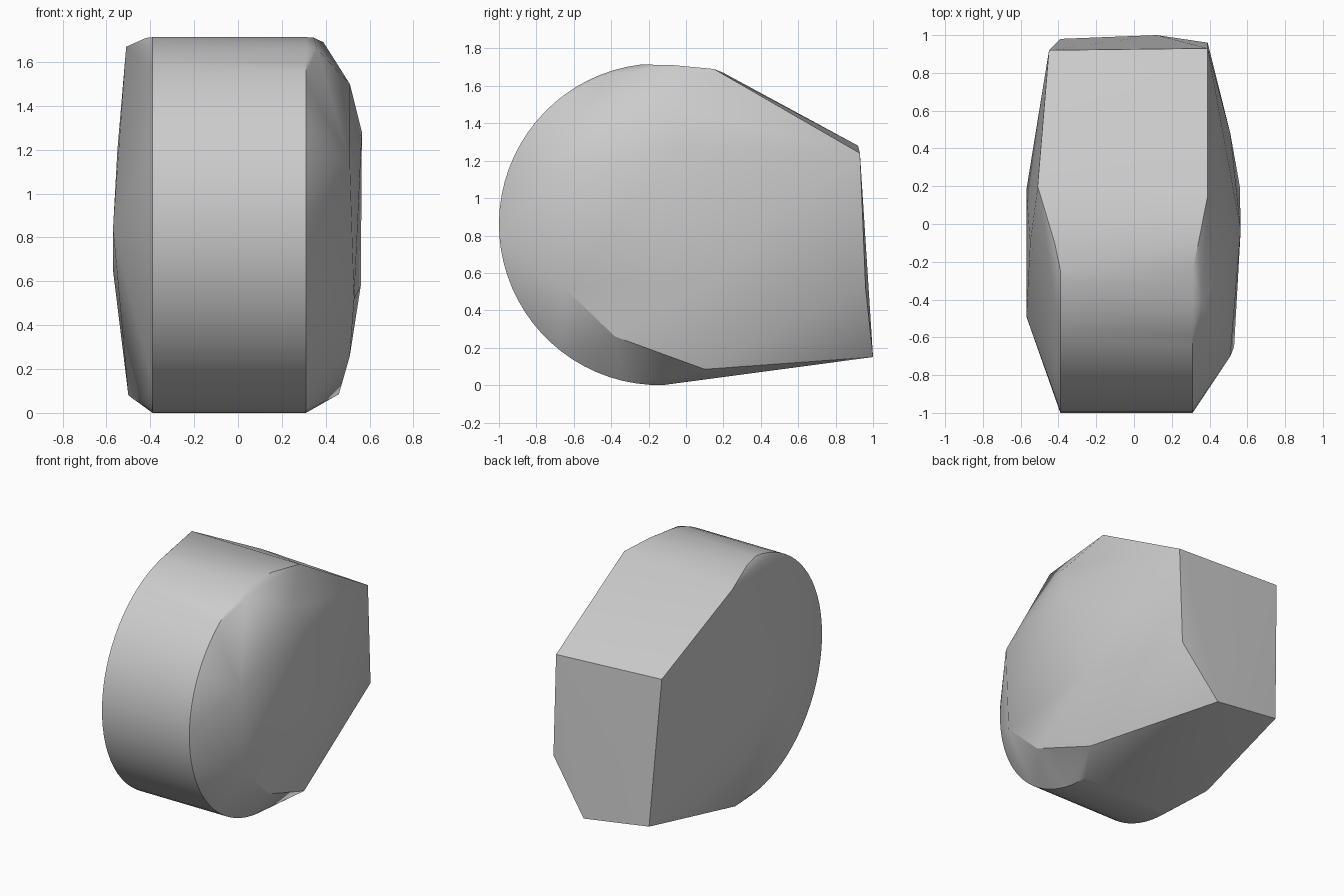
import bpy
import bmesh
from math import sin, cos, radians

if "Cube" in bpy.data.objects:
    bpy.data.objects.remove(bpy.data.objects["Cube"], do_unlink=True)

# Plain grey material
GREY = (0.6, 0.6, 0.6, 1)
mat = bpy.data.materials.new("plain grey")
mat.use_nodes = True
mat.diffuse_color = GREY
mat.node_tree.nodes["Principled BSDF"].inputs["Base Color"].default_value = GREY

# Round drum profile, swept from the top over the front to the bottom
RADIUS = 0.86
CENTRE_Y = -0.14
STEPS = 36
RIM_RIGHT, RIM_LEFT = -0.39, 0.31
points = []
for i in range(STEPS + 1):
    a = radians(97 + 174 * i / STEPS)
    y, z = CENTRE_Y + RADIUS * cos(a), RADIUS + RADIUS * sin(a)
    points += [(RIM_RIGHT, y, z), (RIM_LEFT, y, z)]

# Corners of the flat back face
back = [(-0.45, 0.92, 1.28), (0.39, 0.93, 1.24), (0.39, 0.96, 0.52),
        (0.12, 1.0, 0.15), (-0.39, 0.98, 0.22)]

# Bulge on the right side
right_side = [(-0.51, 0.2, 1.67), (-0.42, -0.1, 1.71), (-0.5, 0.15, 0.08),
              (-0.57, -0.49, 0.84), (-0.57, 0.18, 0.65), (-0.55, -0.1, 1.2)]

# Bulge on the left side, with its small raised rim corner
left_side = [(0.39, 0.15, 1.69), (0.345, -0.08, 1.712), (0.36, -0.43, 1.66),
             (0.51, -0.11, 1.5), (0.565, -0.03, 1.28), (0.51, -0.7, 1.15),
             (0.53, -0.65, 0.52), (0.51, -0.38, 0.26), (0.46, 0.1, 0.085),
             (0.56, 0.2, 0.58), (0.51, 0.48, 0.9)]

# Wrap one closed shell round the profile and the corners
bm = bmesh.new()
for p in points + back + right_side + left_side:
    bm.verts.new(p)
bmesh.ops.convex_hull(bm, input=bm.verts[:])
loose = [v for v in bm.verts if not v.link_faces]
bmesh.ops.delete(bm, geom=loose, context='VERTS')
bmesh.ops.dissolve_limit(bm, angle_limit=radians(0.5),
                         verts=bm.verts[:], edges=bm.edges[:])
bmesh.ops.recalc_face_normals(bm, faces=bm.faces[:])

mesh = bpy.data.meshes.new("rounded_block")
bm.to_mesh(mesh)
bm.free()
mesh.materials.append(mat)
body = bpy.data.objects.new("rounded_block", mesh)
bpy.context.collection.objects.link(body)

# Smooth drum and bulges, crisp rims
bpy.ops.object.select_all(action='DESELECT')
body.select_set(True)
bpy.context.view_layer.objects.active = body
bpy.ops.object.shade_smooth_by_angle(angle=radians(30))
